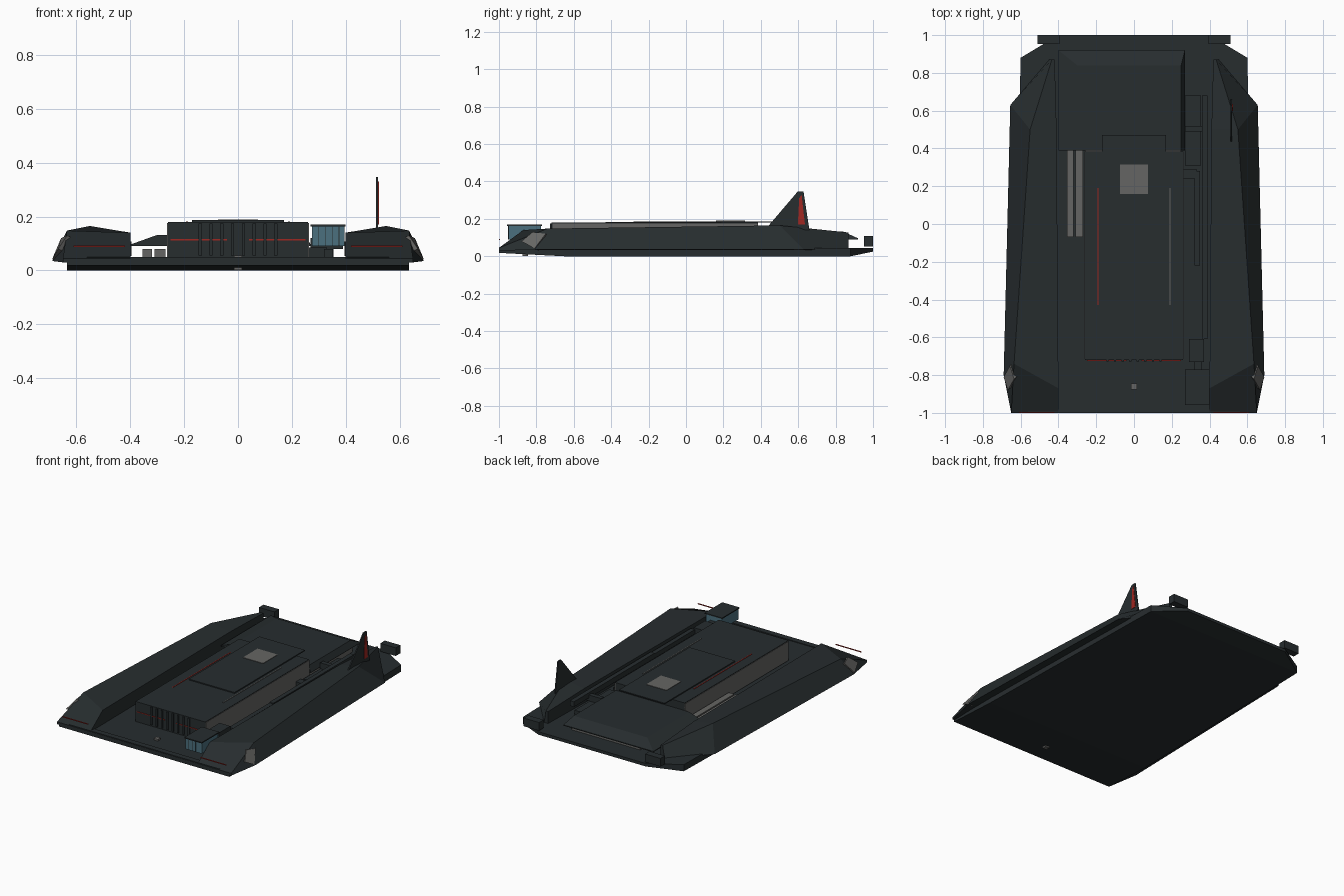
import bpy, bmesh
from mathutils import Vector


def material(name, rgb):
    m = bpy.data.materials.new(name)
    m.diffuse_color = (*rgb, 1)
    return m


DARK = material("dark_armour", (0.02, 0.026, 0.028))
GREY = material("grey_panel", (0.13, 0.13, 0.125))
RED = material("red_light", (0.35, 0.02, 0.015))
GLASS = material("blue_glass", (0.07, 0.16, 0.21))


def loft(name, rings, mat, flip=False):
    """Closed solid through rings with equal point counts."""
    bm = bmesh.new()
    vs = [[bm.verts.new((-p[0] if flip else p[0], p[1], p[2])) for p in r] for r in rings]
    n = len(vs[0])
    for a, b in zip(vs, vs[1:]):
        for i in range(n):
            bm.faces.new((a[i], a[(i + 1) % n], b[(i + 1) % n], b[i]))
    bm.faces.new(vs[0])
    bm.faces.new(vs[-1])
    bmesh.ops.recalc_face_normals(bm, faces=bm.faces)
    me = bpy.data.meshes.new(name)
    bm.to_mesh(me)
    bm.free()
    me.materials.append(mat)
    ob = bpy.data.objects.new(name, me)
    bpy.context.collection.objects.link(ob)
    return ob


def rect(x0, x1, y0, y1, z):
    return [(x0, y0, z), (x1, y0, z), (x1, y1, z), (x0, y1, z)]


def box(name, x0, x1, y0, y1, z0, z1, mat=DARK):
    return loft(name, [rect(x0, x1, y0, y1, z0), rect(x0, x1, y0, y1, z1)], mat)


# Hull plate with upswept bow and stern and chamfered rear corners
half = [(0.635, -1, 0.018), (0.635, -0.65, 0), (0.6, 0.88, 0), (0.4, 1, 0.025)]
section = lambda x, y, z: [(-x, y, z), (x, y, z), (x, y, 0.045), (-x, y, 0.045)]
loft("hull", [section(*p) for p in half], DARK)
box("bow_lip", -0.56, 0.56, -0.998, -0.96, 0.03, 0.05)

# Faceted side pods: inner base, outer base, ridge, inner top at each station
pod = [
    [(0.4, -1, 0.03), (0.65, -1, 0.03), (0.65, -1, 0.045), (0.4, -1, 0.045)],
    [(0.4, -0.87, 0.03), (0.69, -0.8, 0.035), (0.635, -0.74, 0.148), (0.4, -0.87, 0.14)],
    [(0.41, 0.5, 0.03), (0.655, 0.63, 0.035), (0.55, 0.5, 0.165), (0.41, 0.5, 0.142)],
    [(0.42, 0.87, 0.03), (0.45, 0.87, 0.035), (0.435, 0.87, 0.127), (0.42, 0.87, 0.125)],
]
# Diamond lamp on the pod's front outer chamfer
lamp = [(0.668, -0.88, 0.08), (0.69, -0.81, 0.042), (0.657, -0.75, 0.12), (0.635, -0.82, 0.13)]
for side, flip in (("right", False), ("left", True)):
    s = -1 if flip else 1
    loft(side + "_pod", pod, DARK, flip)
    loft(side + "_lamp", [[tuple(Vector(p) - Vector((0.025, -0.02, 0.01))) for p in lamp], lamp], GREY, flip)
    # Bow strips, thrusters and main block side lights
    a, b = sorted((0.42 * s, 0.61 * s))
    box(side + "_bow_light", a, b, -1, -0.994, 0.087, 0.092, RED)
    a, b = sorted((0.395 * s, 0.51 * s))
    box(side + "_stern_block", a, b, 0.952, 1, 0.053, 0.108)
    a, b = sorted((0.04 * s, 0.25 * s))
    box(side + "_front_light", a, b, -0.724, -0.719, 0.112, 0.116, RED)
    a, b = sorted((0.187 * s, 0.192 * s))
    box(side + "_roof_light", a, b, -0.43, 0.19, 0.179, 0.183, RED if flip else GREY)
    # Grey flank of main block
    a, b = sorted((0.255 * s, 0.263 * s))
    box(side + "_flank", a, b, -0.715, 0.385, 0.05, 0.176, GREY)

# Main block, its roof plate, hatch and front grille
box("main_block", -0.26, 0.26, -0.72, 0.385, 0.044, 0.18)
box("roof_plate", -0.17, 0.17, -0.28, 0.47, 0.18, 0.187)
box("roof_hatch", -0.075, 0.075, 0.16, 0.315, 0.186, 0.19, GREY)
for i in range(8):
    x = -0.14 + i * 0.04
    box("grille_slat", x - 0.006, x + 0.006, -0.727, -0.72, 0.055, 0.175)

# Rear deck: sloped roof overhanging a narrower base
loft("rear_roof", [rect(-0.4, 0.27, 0.39, 0.92, 0.09), rect(-0.4, 0.27, 0.39, 0.92, 0.096),
                   rect(-0.3, 0.25, 0.39, 0.84, 0.132)], DARK)
box("rear_base", -0.26, 0.25, 0.385, 0.86, 0.044, 0.092, GREY)

# Offset bridge with glass, roof and mullions
box("bridge_glass", 0.275, 0.395, -0.95, -0.775, 0.09, 0.163, GLASS)
box("bridge_roof", 0.27, 0.4, -0.957, -0.77, 0.163, 0.17)
for x in (0.3, 0.325, 0.35, 0.375):
    box("bridge_mullion", x - 0.001, x + 0.001, -0.952, -0.949, 0.09, 0.163)

# Trench fittings beside the main block: x0, x1, y0, y1, z0, z1
for name, dims in {
    "bridge_neck": (0.32, 0.36, -0.78, -0.73, 0.09, 0.13),
    "bridge_corridor": (0.29, 0.37, -0.73, -0.61, 0.09, 0.14),
    "front_conduit": (0.36, 0.39, -0.61, -0.18, 0.1, 0.13),
    "rear_conduit": (0.36, 0.39, -0.18, 0.68, 0.1, 0.135),
    "upper_duct": (0.27, 0.355, 0.31, 0.68, 0.05, 0.08),
    "side_duct": (0.32, 0.35, -0.22, 0.28, 0.05, 0.08),
    "duct_clamp": (0.26, 0.33, 0.24, 0.29, 0.05, 0.085),
    "duct_clamp_rear": (0.27, 0.39, 0.49, 0.52, 0.08, 0.12),
}.items():
    box(name, *dims)
box("left_pipe", -0.355, -0.32, -0.07, 0.39, 0.05, 0.08, GREY)
box("left_pipe_inner", -0.31, -0.27, -0.07, 0.39, 0.05, 0.08, GREY)

# Tail fin with red panel on its outer face
fin = [(0.43, 0.15), (0.598, 0.347), (0.628, 0.347), (0.66, 0.14)]
loft("tail_fin", [[(x, y, z) for y, z in fin] for x in (0.512, 0.52)], DARK)
panel = [(0.598, 0.17), (0.605, 0.31), (0.618, 0.33), (0.636, 0.17)]
loft("fin_panel", [[(x, y, z) for y, z in panel] for x in (0.519, 0.523)], RED)

# Sensor stud passing through the bow
box("sensor_stud", -0.015, 0.015, -0.875, -0.845, 0.001, 0.056, GREY)
